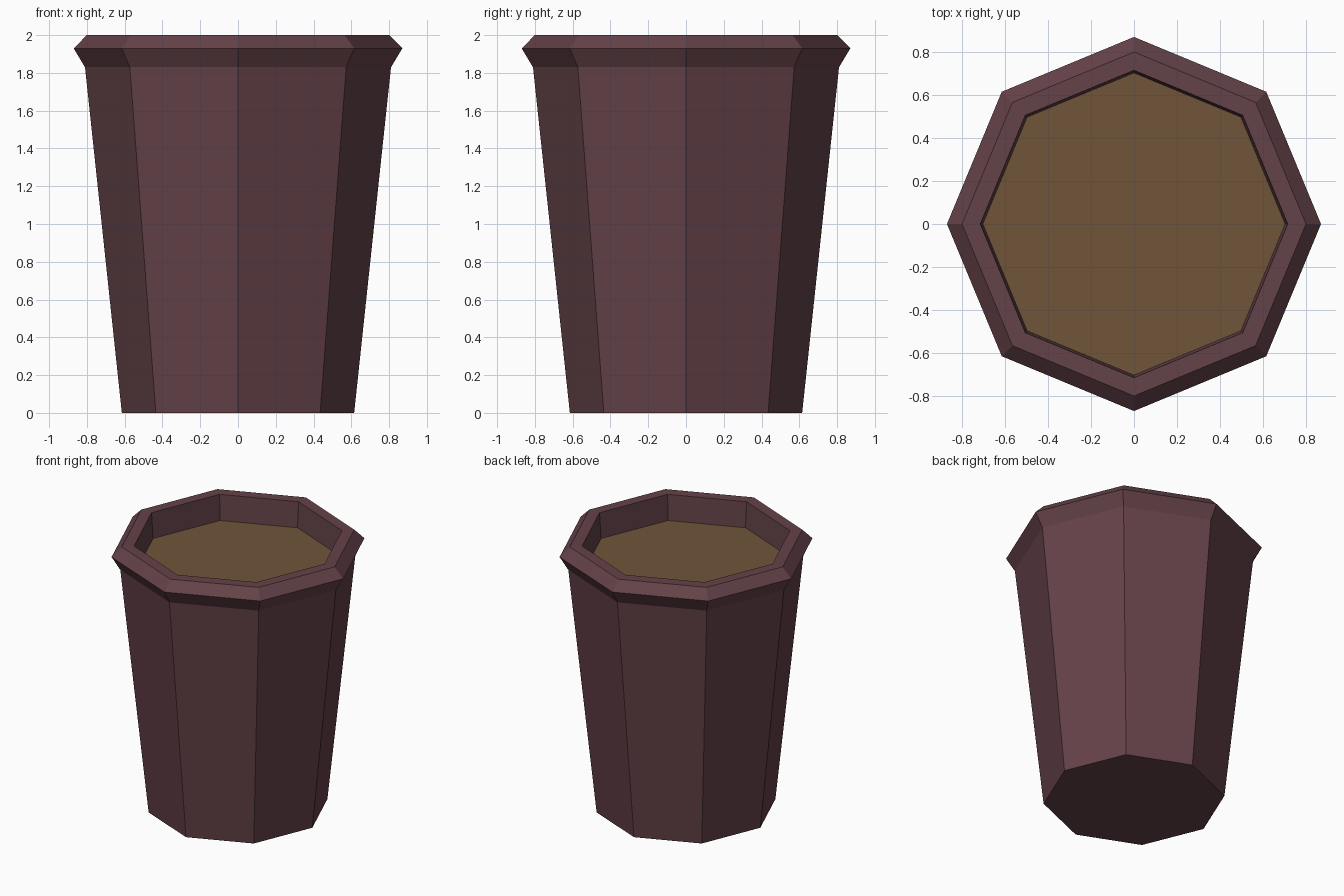
import bpy, bmesh
from math import cos, sin, pi

cube = bpy.data.objects.get("Cube")
if cube:
    bpy.data.objects.remove(cube, do_unlink=True)

SIDES = 8


def make_material(name, rgb):
    mat = bpy.data.materials.new(name)
    mat.use_nodes = True
    color = (*rgb, 1.0)
    mat.diffuse_color = color
    bsdf = next(n for n in mat.node_tree.nodes if n.type == "BSDF_PRINCIPLED")
    bsdf.inputs["Base Color"].default_value = color
    bsdf.inputs["Roughness"].default_value = 0.8
    return mat


def lathe(name, profile, mat, cap_start=False, cap_end=False):
    """Sweep (radius, height) points into faceted rings around the z axis."""
    bm = bmesh.new()
    rings = [[bm.verts.new((r * cos(2 * pi * i / SIDES), r * sin(2 * pi * i / SIDES), z))
              for i in range(SIDES)] for r, z in profile]
    for low, high in zip(rings, rings[1:]):
        for i in range(SIDES):
            j = (i + 1) % SIDES
            bm.faces.new((low[i], low[j], high[j], high[i]))
    if cap_start:
        bm.faces.new(rings[0][::-1])
    if cap_end:
        bm.faces.new(rings[-1])
    mesh = bpy.data.meshes.new(name)
    bm.to_mesh(mesh)
    bm.free()
    mesh.materials.append(mat)
    obj = bpy.data.objects.new(name, mesh)
    bpy.context.collection.objects.link(obj)
    return obj


maroon = make_material("dark maroon", (0.127, 0.054, 0.065))
brown = make_material("drink brown", (0.162, 0.089, 0.042))

DRINK_LEVEL = 1.81

# Tapered cup wall, flared lip and short inner wall
lathe("cup", [(0.615, 0), (0.81, 1.83), (0.87, 1.93), (0.80, 2.0),
              (0.715, 2.0), (0.703, DRINK_LEVEL)], maroon, cap_start=True)

# Flat drink surface closing the cup
lathe("drink", [(0.703, DRINK_LEVEL)], brown, cap_end=True)
